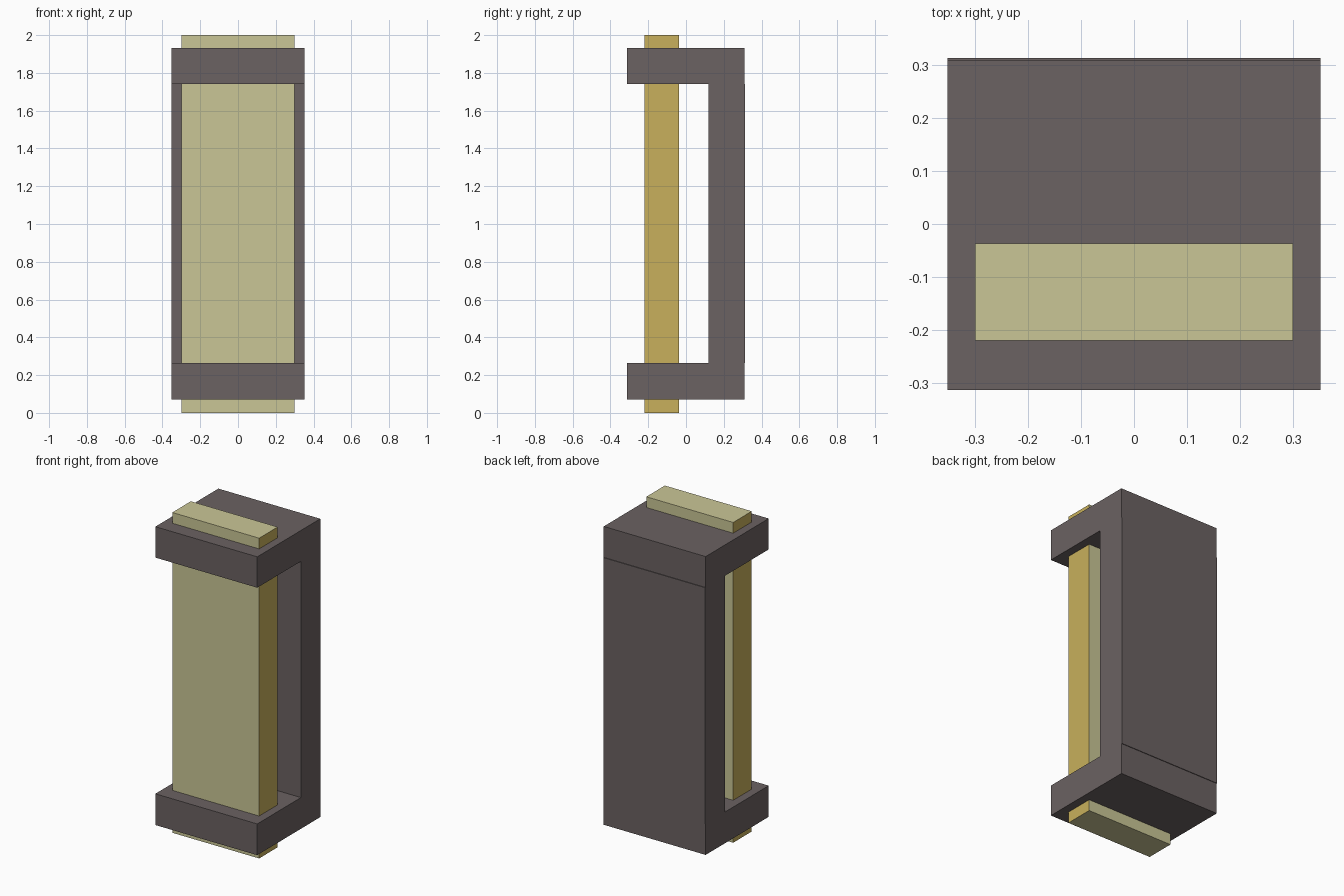
import bpy
import bmesh

if "Cube" in bpy.data.objects:
    bpy.data.objects.remove(bpy.data.objects["Cube"])


def material(name, rgb):
    mat = bpy.data.materials.new(name)
    mat.diffuse_color = (*rgb, 1.0)
    mat.use_nodes = True
    mat.node_tree.nodes["Principled BSDF"].inputs["Base Color"].default_value = mat.diffuse_color
    return mat


def box(name, x, y, z, mats):
    """Axis-aligned box from (min, max) ranges."""
    bm = bmesh.new()
    bmesh.ops.create_cube(bm, size=1.0)
    for v in bm.verts:
        for i, (lo, hi) in enumerate((x, y, z)):
            v.co[i] = lo if v.co[i] < 0 else hi
    bm.normal_update()
    # A second material, when given, covers the left and right sides
    for f in bm.faces:
        f.material_index = 1 if len(mats) > 1 and abs(f.normal.x) > 0.5 else 0
    mesh = bpy.data.meshes.new(name)
    bm.to_mesh(mesh)
    bm.free()
    for m in mats:
        mesh.materials.append(m)
    obj = bpy.data.objects.new(name, mesh)
    bpy.context.collection.objects.link(obj)
    return obj


pale = material("pale_khaki", (0.591, 0.565, 0.305))
gold = material("golden_edge", (0.578, 0.434, 0.107))
dark = material("dark_grey_brown", (0.147, 0.122, 0.122))

# Upright board passing through both brackets
box("board", (-0.30, 0.30), (-0.22, -0.037), (0.0, 2.0), [pale, gold])

# Lower and upper bracket blocks
for name, z in (("lower_bracket", (0.07, 0.265)), ("upper_bracket", (1.74, 1.933))):
    box(name, (-0.352, 0.352), (-0.313, 0.309), z, [dark])

# Back panel joining the brackets
box("back_panel", (-0.352, 0.352), (0.118, 0.313), (0.265, 1.74), [dark])
